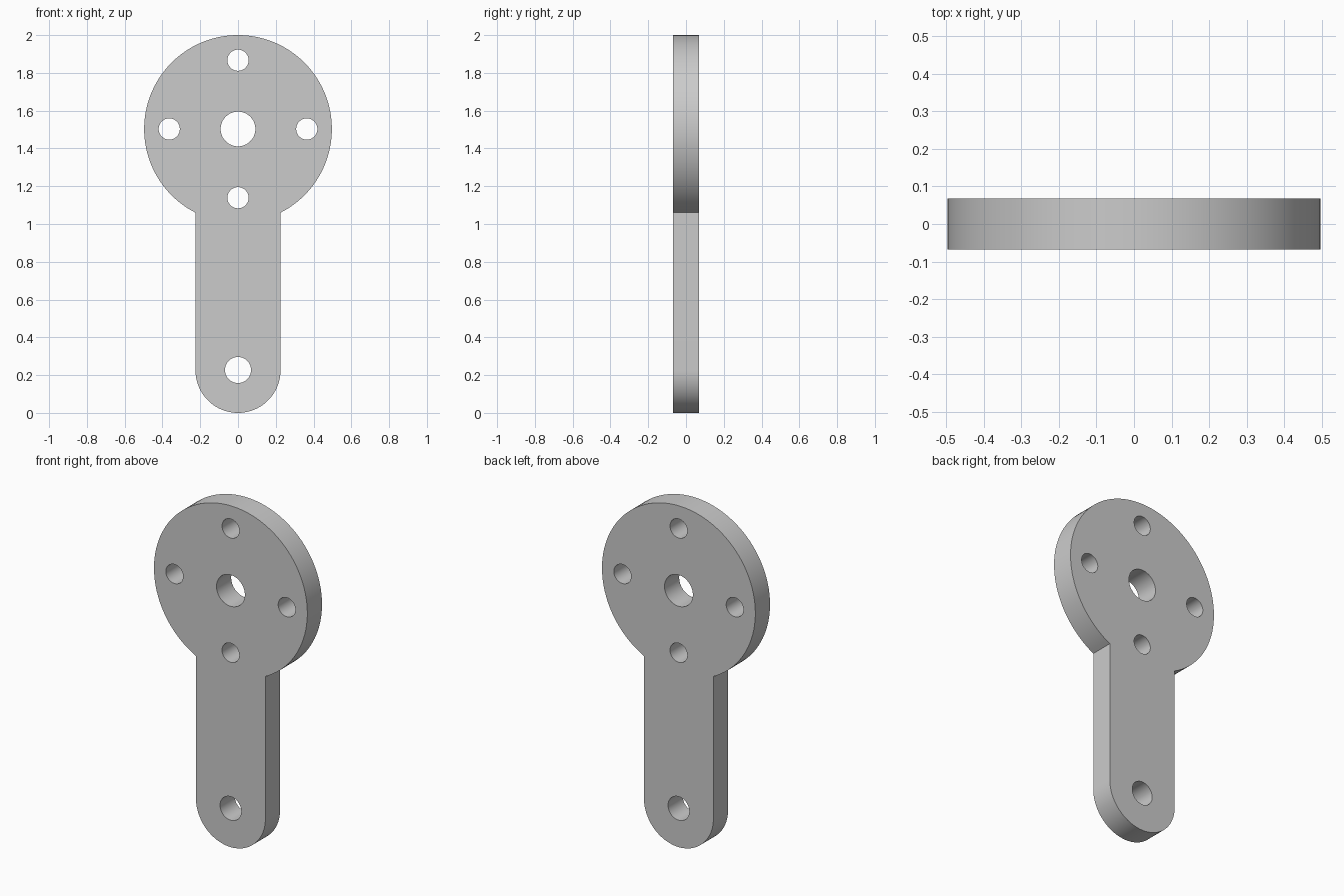
import bpy, bmesh
from math import sin, cos, pi, asin, radians

cube = bpy.data.objects.get("Cube")
if cube:
    bpy.data.objects.remove(cube, do_unlink=True)

DISC_R, DISC_Z = 0.497, 1.503
ARM_R = 0.225            # half width of the arm and radius of its round end
THICKNESS = 0.136


def arc(x, z, radius, start, end, steps):
    """Points along an arc, both ends included."""
    angles = [start + (end - start) * i / steps for i in range(steps + 1)]
    return [(x + radius * cos(a), z + radius * sin(a)) for a in angles]


def circle(x, z, radius, steps=48):
    return arc(x, z, radius, 0, 2 * pi, steps)[:-1]


# Outline: large disc running into a straight arm with a round end
neck = asin(ARM_R / DISC_R)
outline = arc(0, DISC_Z, DISC_R, -pi / 2 + neck, 1.5 * pi - neck, 96)
outline += arc(0, ARM_R, ARM_R, pi, 2 * pi, 48)

# Holes: centre bore, ring of four bolt holes, pivot hole in the arm
loops = [outline, circle(0, DISC_Z, 0.092), circle(0, 0.227, 0.069)]
loops += [circle(0.364 * cos(k * pi / 2), DISC_Z + 0.364 * sin(k * pi / 2), 0.056)
          for k in range(4)]

# Filled flat profile extruded to the plate thickness
curve = bpy.data.curves.new("plate_profile", "CURVE")
curve.dimensions = "2D"
curve.fill_mode = "BOTH"
curve.extrude = THICKNESS / 2
for points in loops:
    spline = curve.splines.new("POLY")
    spline.points.add(len(points) - 1)
    for point, (x, z) in zip(spline.points, points):
        point.co = (x, z, 0, 1)
    spline.use_cyclic_u = True
profile = bpy.data.objects.new("plate_profile", curve)
bpy.context.collection.objects.link(profile)
bpy.context.view_layer.update()
evaluated = profile.evaluated_get(bpy.context.evaluated_depsgraph_get())
mesh = bpy.data.meshes.new_from_object(evaluated)
bpy.data.objects.remove(profile, do_unlink=True)

# Weld the caps to the walls and stand the plate upright
bm = bmesh.new()
bm.from_mesh(mesh)
bmesh.ops.remove_doubles(bm, verts=bm.verts, dist=0.0001)
for v in bm.verts:
    x, z, y = v.co
    v.co = (x, -y, z)
bmesh.ops.recalc_face_normals(bm, faces=bm.faces)
bm.to_mesh(mesh)
bm.free()

lever = bpy.data.objects.new("lever_plate", mesh)
bpy.context.collection.objects.link(lever)

# Plain grey material
grey = bpy.data.materials.new("plain_grey")
grey.use_nodes = True
colour = (0.6, 0.6, 0.6, 1)
grey.diffuse_color = colour
grey.node_tree.nodes["Principled BSDF"].inputs["Base Color"].default_value = colour
mesh.materials.clear()
mesh.materials.append(grey)

# Smooth rims with sharp edges
bpy.ops.object.select_all(action="DESELECT")
lever.select_set(True)
bpy.context.view_layer.objects.active = lever
bpy.ops.object.shade_smooth_by_angle(angle=radians(30))
